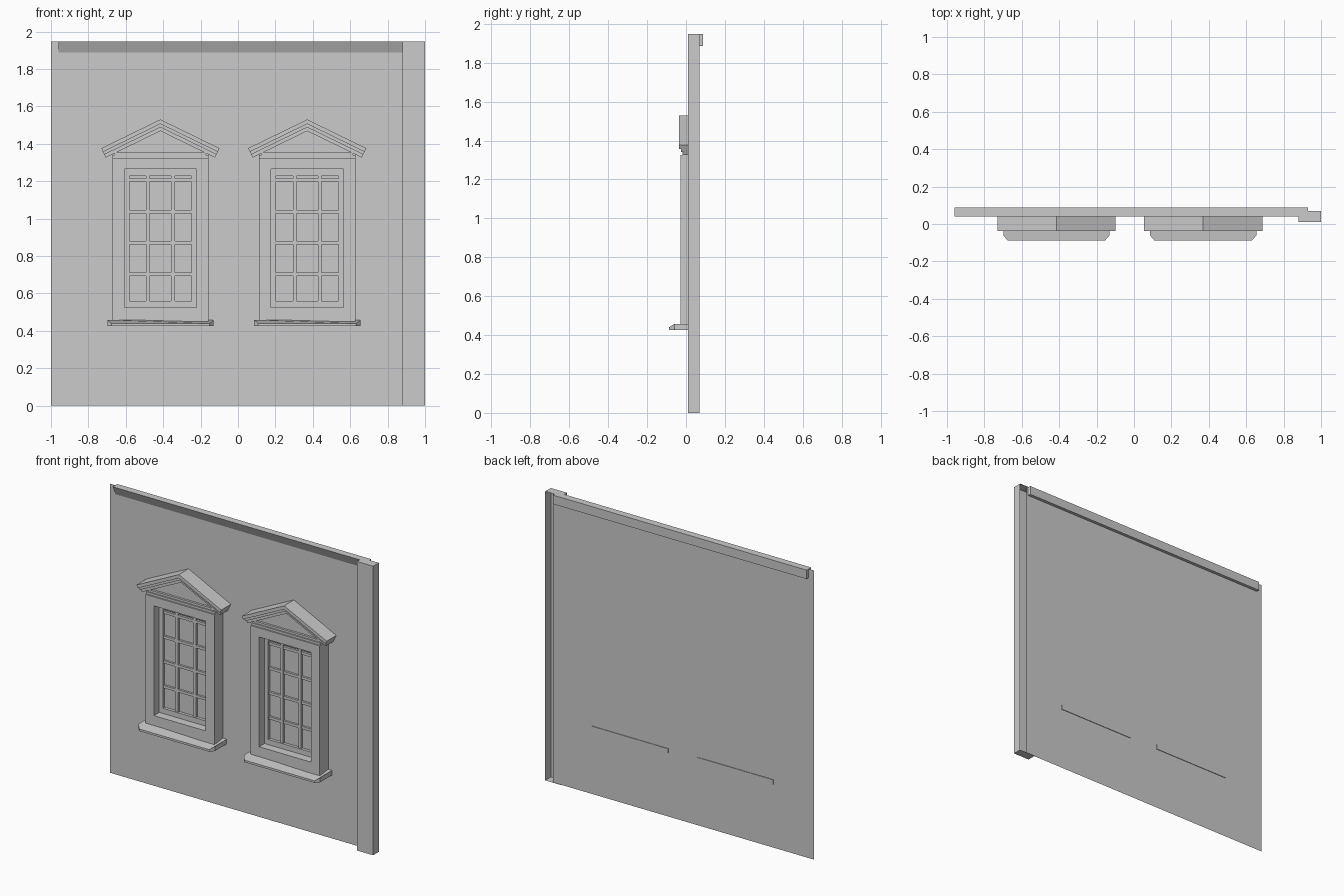
import bpy
import bmesh
from mathutils import Vector

cube = bpy.data.objects.get("Cube")
if cube:
    bpy.data.objects.remove(cube)

grey = bpy.data.materials.new("plaster grey")
grey.use_nodes = True
colour = (0.6, 0.6, 0.6, 1)
grey.diffuse_color = colour
grey.node_tree.nodes["Principled BSDF"].inputs["Base Color"].default_value = colour


def finish(name, bm, x=0):
    mesh = bpy.data.meshes.new(name)
    bm.to_mesh(mesh)
    bm.free()
    mesh.materials.append(grey)
    obj = bpy.data.objects.new(name, mesh)
    obj.location.x = x
    bpy.context.collection.objects.link(obj)
    return obj


def add_prism(bm, points, axis, start, end):
    """Extrude a 2D outline along one axis."""
    def place(p, t):
        c = list(p)
        c.insert(axis, t)
        return bm.verts.new(c)
    face = bm.faces.new([place(p, start) for p in points])
    new = bmesh.ops.extrude_face_region(bm, geom=[face])["geom"]
    shift = Vector((0, 0, 0))
    shift[axis] = end - start
    bmesh.ops.translate(bm, vec=shift,
                        verts=[v for v in new if isinstance(v, bmesh.types.BMVert)])
    bmesh.ops.recalc_face_normals(bm, faces=bm.faces)


def add_box(bm, x0, x1, y0, y1, z0, z1):
    add_prism(bm, [(x0, z0), (x1, z0), (x1, z1), (x0, z1)], 1, y0, y1)


def box(name, *bounds, x=0):
    bm = bmesh.new()
    add_box(bm, *bounds)
    return finish(name, bm, x)


def ring(name, x, outer, inner, y0, y1):
    """Rectangular surround; outer and inner are (half width, bottom, top)."""
    (w, b, t), (iw, ib, it) = outer, inner
    bm = bmesh.new()
    add_box(bm, -w, -iw, y0, y1, b, t)
    add_box(bm, iw, w, y0, y1, b, t)
    add_box(bm, -iw, iw, y0, y1, b, ib)
    add_box(bm, -iw, iw, y0, y1, it, t)
    return finish(name, bm, x)


TOP = 1.947
WALL = 0.066

# Thin wall sheet
bm = bmesh.new()
bm.faces.new([bm.verts.new(c) for c in (
    (-1, WALL, 0), (0.945, WALL, 0), (0.945, WALL, TOP), (-1, WALL, TOP))])
finish("wall", bm)

# Corner pilaster, open at the back
bm = bmesh.new()
add_box(bm, 0.88, 1, 0.01, 0.07, 0, TOP)
back = [f for f in bm.faces if f.normal.y > 0.9]
bmesh.ops.delete(bm, geom=back, context="FACES_ONLY")
finish("corner_pilaster", bm)

# Top moulding with a sloped front
bm = bmesh.new()
add_prism(bm, [(0.039, TOP), (0.087, TOP), (0.087, 1.887), (WALL, 1.887)],
          0, -0.96, 0.93)
finish("top_moulding", bm)

SLOPE = 0.487
APEX = 1.53
REACH = 0.316


def rake(name, x, top, bottom, front):
    """Chevron band of the pediment with ends cut square to the slope."""
    def end(t):
        k = t / (1 + SLOPE ** 2)
        return REACH - k * SLOPE, APEX - SLOPE * REACH - k
    (xa, za), (xb, zb) = end(top), end(bottom)
    bm = bmesh.new()
    add_prism(bm, [(-xa, za), (-xb, zb), (0, APEX - bottom),
                   (xb, zb), (xa, za), (0, APEX - top)], 1, front, WALL)
    finish(name, bm, x)


for side, x in (("right", -0.415), ("left", 0.37)):
    # Surround, sash and glass
    ring(side + "_window_surround", x, (0.257, 0.45, 1.325),
         (0.193, 0.525, 1.264), -0.027, WALL)
    ring(side + "_window_sash", x, (0.193, 0.525, 1.264),
         (0.166, 0.56, 1.227), 0.03, 0.06)
    box(side + "_window_glass", -0.17, 0.17, 0.05, 0.06, 0.55, 1.24, x=x)

    # Glazing bars
    bm = bmesh.new()
    for bar in (-0.067, 0.067):
        add_box(bm, bar - 0.01, bar + 0.01, 0.034, 0.055, 0.56, 1.227)
    for i in range(4):
        z = 0.703 + i * 0.167
        add_box(bm, -0.166, 0.166, 0.036, 0.055, z - 0.009, z + 0.009)
    finish(side + "_glazing_bars", bm, x)

    # Sill with chamfered corners and a sloped front
    bm = bmesh.new()
    add_prism(bm, [(-0.284, 0.07), (-0.284, -0.06), (-0.262, -0.087),
                   (0.262, -0.087), (0.284, -0.06), (0.284, 0.07)],
              2, 0.426, 0.458)
    for v in bm.verts:
        if v.co.y < -0.08 and v.co.z > 0.45:
            v.co.z = 0.44
    finish(side + "_window_sill", bm, x)

    # Stepped bands above the surround
    box(side + "_lower_band", -0.257, 0.257, -0.018, WALL, 1.325, 1.34, x=x)
    box(side + "_upper_band", -0.245, 0.245, -0.01, WALL, 1.34, 1.354, x=x)

    # Pediment
    bm = bmesh.new()
    add_prism(bm, [(-0.257, 1.33), (0.257, 1.33), (0.257, 1.343),
                   (0, 1.47), (-0.257, 1.343)], 1, 0.005, WALL)
    finish(side + "_pediment_panel", bm, x)
    rake(side + "_outer_rake", x, 0, 0.024, -0.037)
    rake(side + "_middle_rake", x, 0.024, 0.042, -0.025)
    rake(side + "_inner_rake", x, 0.042, 0.062, -0.013)
